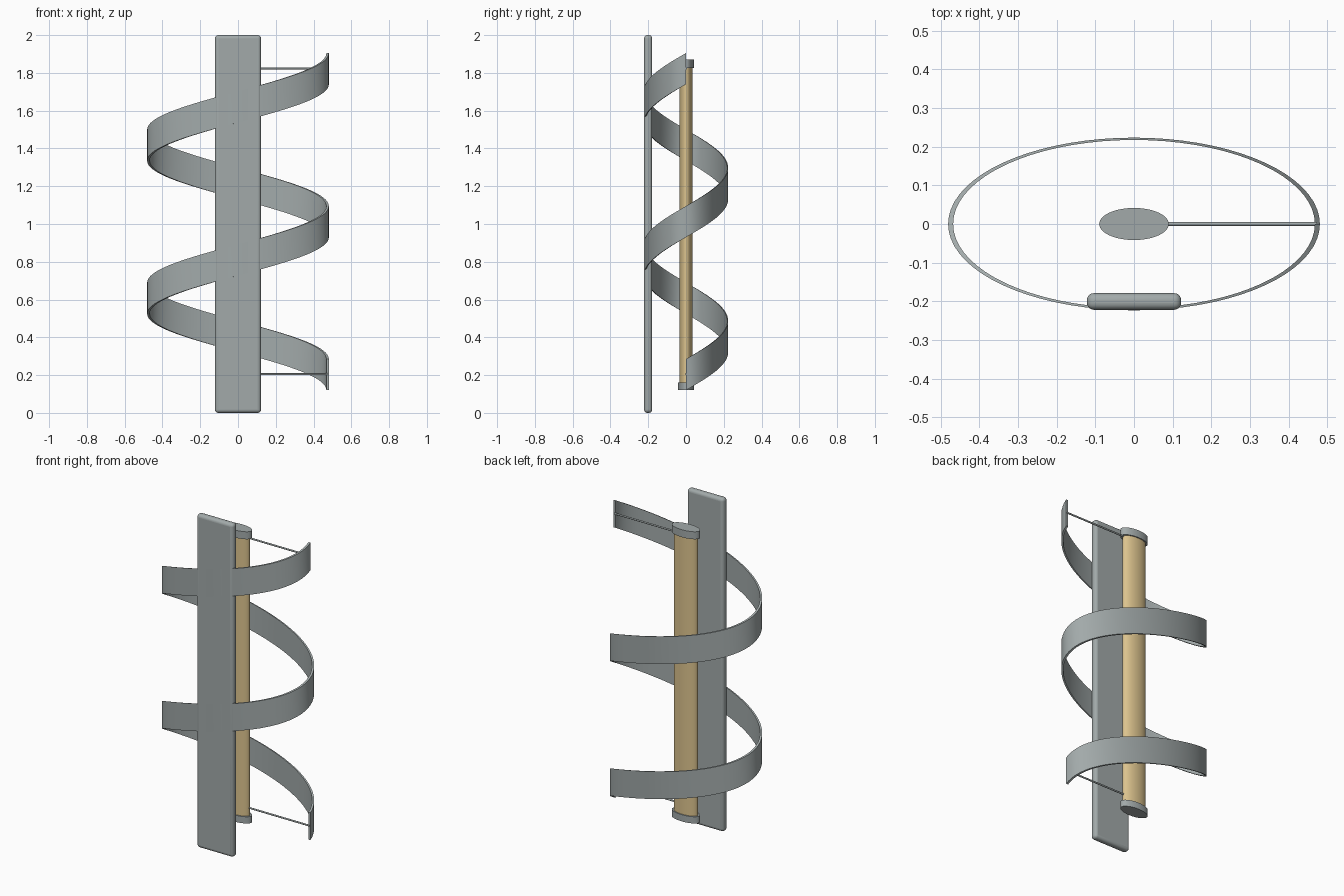
import bpy, bmesh, math

cube = bpy.data.objects.get("Cube")
if cube:
    bpy.data.objects.remove(cube, do_unlink=True)


def make_mat(name, col):
    m = bpy.data.materials.new(name)
    m.use_nodes = True
    m.diffuse_color = (*col, 1)
    m.node_tree.nodes["Principled BSDF"].inputs["Base Color"].default_value = (*col, 1)
    return m


GREY = make_mat("steel grey", (0.36, 0.40, 0.40))
TAN = make_mat("warm tan", (0.72, 0.55, 0.27))


def finish(ob, mat):
    ob.data.materials.append(mat)
    bpy.ops.object.select_all(action='DESELECT')
    ob.select_set(True)
    bpy.context.view_layer.objects.active = ob
    bpy.ops.object.shade_smooth_by_angle(angle=math.radians(35))


def elliptic_cylinder(name, rx, ry, z0, z1, mat):
    bpy.ops.mesh.primitive_cylinder_add(vertices=64, radius=1, depth=1,
                                        location=(0, 0, (z0 + z1) / 2))
    ob = bpy.context.object
    ob.name = name
    ob.scale = (rx, ry, z1 - z0)
    bpy.ops.object.transform_apply(location=False, rotation=False, scale=True)
    finish(ob, mat)


# Central column with its end caps
elliptic_cylinder("column", 0.077, 0.035, 0.14, 1.85, TAN)
elliptic_cylinder("bottom_cap", 0.09, 0.0415, 0.12, 0.16, GREY)
elliptic_cylinder("top_cap", 0.09, 0.0415, 1.825, 1.87, GREY)

# Rods joining the column to the ribbon ends
for name, z in (("lower_rod", 0.205), ("upper_rod", 1.824)):
    bpy.ops.mesh.primitive_cylinder_add(vertices=16, radius=0.005, depth=0.474,
                                        location=(0.237, 0, z),
                                        rotation=(0, math.pi / 2, 0))
    bpy.context.object.name = name
    finish(bpy.context.object, GREY)

# Flat board at the front with rounded edges
bpy.ops.mesh.primitive_cube_add(size=1, location=(0, -0.2005, 1))
board = bpy.context.object
board.name = "front_board"
board.scale = (0.244, 0.043, 2)
bpy.ops.object.transform_apply(location=False, rotation=False, scale=True)
bev = board.modifiers.new("rounded edges", 'BEVEL')
bev.width = 0.018
bev.segments = 5
finish(board, GREY)

# Elliptical spiral ribbon: a tall thin section swept through two turns
TURNS, STEPS, PITCH, HEIGHT = 2, 72, 0.81, 0.165
FLAT = 0.2235 / 0.481
bm = bmesh.new()
rings = []
for i in range(TURNS * STEPS + 1):
    a = 2 * math.pi * i / STEPS
    z = 0.12 + PITCH * i / STEPS
    rings.append([bm.verts.new((r * math.cos(a), r * FLAT * math.sin(a), z + dz))
                  for r, dz in ((0.468, 0), (0.481, 0), (0.481, HEIGHT), (0.468, HEIGHT))])
for p, q in zip(rings, rings[1:]):
    for k in range(4):
        n = (k + 1) % 4
        bm.faces.new((p[k], p[n], q[n], q[k]))
bm.faces.new(rings[0])
bm.faces.new(rings[-1])
bmesh.ops.recalc_face_normals(bm, faces=bm.faces)
mesh = bpy.data.meshes.new("spiral_ribbon")
bm.to_mesh(mesh)
bm.free()
ribbon = bpy.data.objects.new("spiral_ribbon", mesh)
bpy.context.collection.objects.link(ribbon)
finish(ribbon, GREY)
